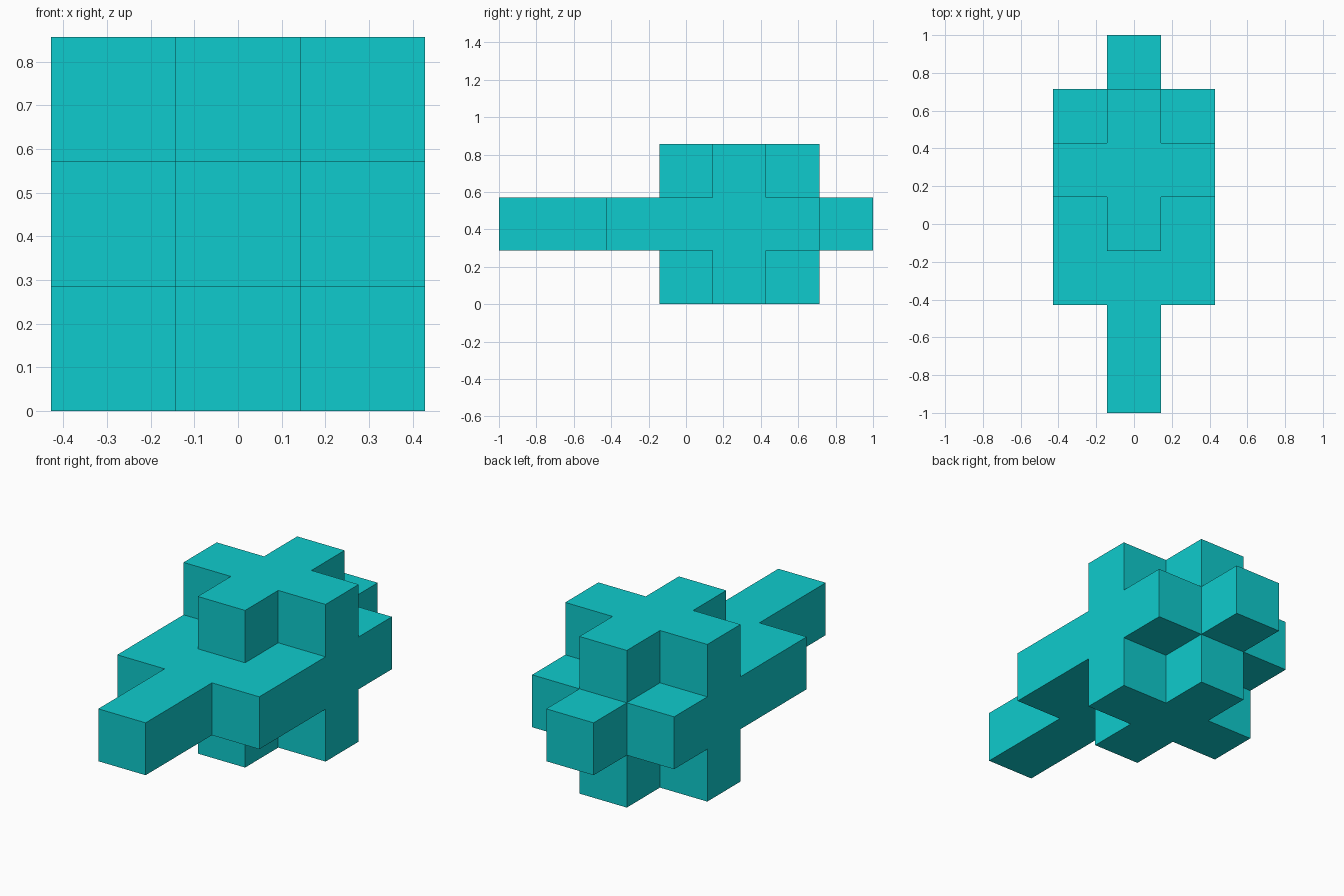
import bpy, bmesh
from mathutils import Vector

cube = bpy.data.objects.get("Cube")
if cube:
    bpy.data.objects.remove(cube, do_unlink=True)

UNIT = 2 / 7  # the body is seven blocks long

teal = bpy.data.materials.new("teal")
teal.use_nodes = True
colour = (0.0045, 0.6, 0.61, 1)
teal.diffuse_color = colour
teal.node_tree.nodes["Principled BSDF"].inputs["Base Color"].default_value = colour


def block(xs, ys, zs):
    """Grid cells filled by one box; each range includes both ends."""
    return {(x, y, z) for x in range(xs[0], xs[1] + 1)
            for y in range(ys[0], ys[1] + 1)
            for z in range(zs[0], zs[1] + 1)}


# Parts of the solid, in grid cells
slab = block((-1, 1), (2, 5), (1, 1))
nose_and_tail = block((0, 0), (0, 6), (1, 1))
cross_wall = block((-1, 1), (4, 4), (0, 2))
long_wall = block((0, 0), (3, 5), (0, 2))
cells = slab | nose_and_tail | cross_wall | long_wall

# Skin only the outer sides of the joined cells
bm = bmesh.new()
for cell in cells:
    centre = Vector((cell[0], cell[1] - 3, cell[2] + 0.5)) * UNIT
    for axis in range(3):
        for sign in (-1, 1):
            n = Vector((0, 0, 0))
            n[axis] = sign
            if tuple(int(c + d) for c, d in zip(cell, n)) in cells:
                continue
            u = Vector((0, 0, 0))
            u[(axis + 1) % 3] = 1
            v = n.cross(u)
            corners = (-u - v, u - v, u + v, v - u)
            bm.faces.new([bm.verts.new(centre + (n + c) * UNIT / 2)
                          for c in corners])

# Weld the skin and merge flat neighbours into clean faces
bmesh.ops.remove_doubles(bm, verts=bm.verts, dist=0.001)
bmesh.ops.dissolve_limit(bm, angle_limit=0.01, verts=bm.verts, edges=bm.edges)
bmesh.ops.recalc_face_normals(bm, faces=bm.faces)

mesh = bpy.data.meshes.new("block_body")
bm.to_mesh(mesh)
bm.free()
mesh.materials.append(teal)
body = bpy.data.objects.new("block_body", mesh)
bpy.context.collection.objects.link(body)
